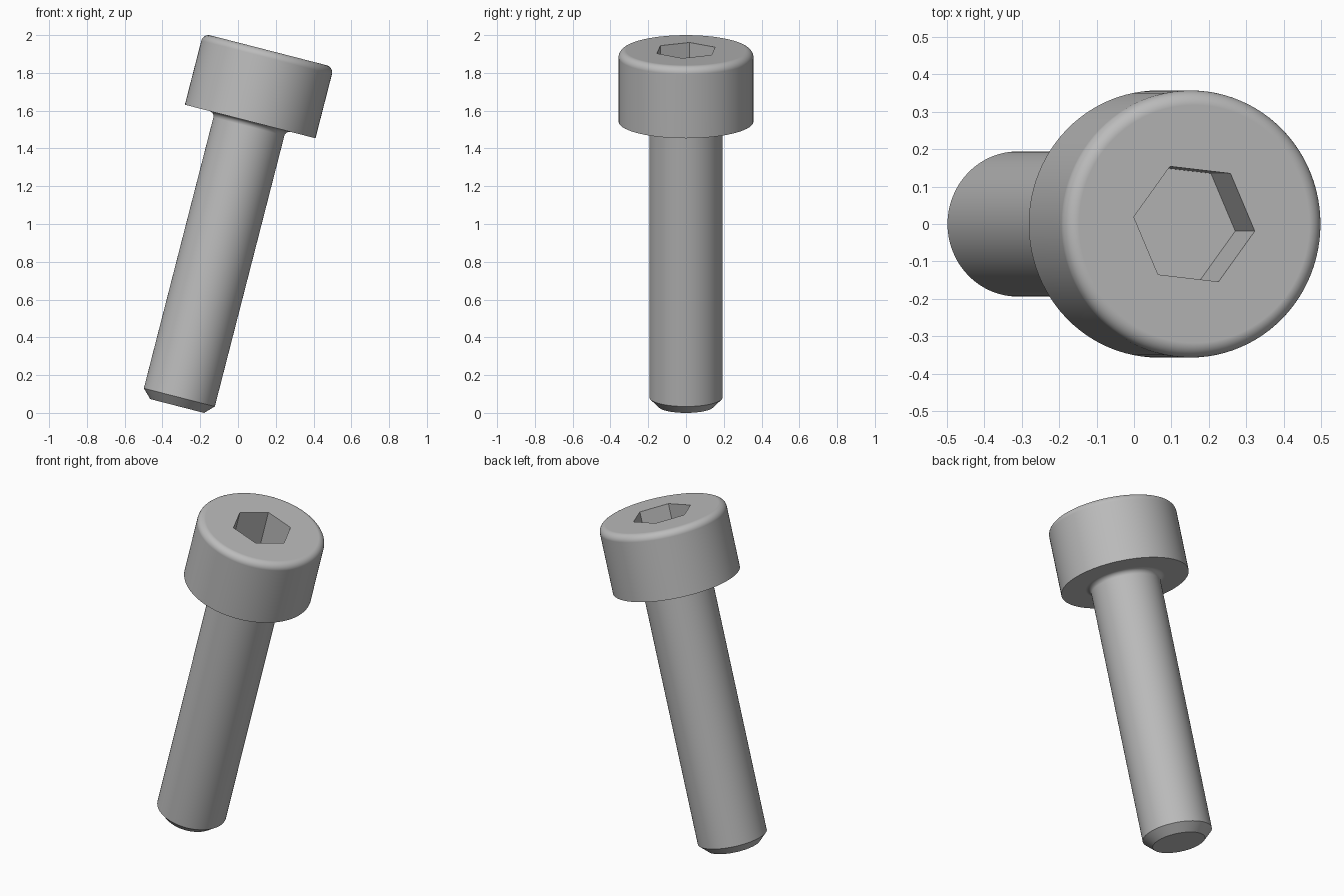
import bpy, bmesh
from math import sin, cos, radians, pi
from mathutils import Matrix

cube = bpy.data.objects.get("Cube")
if cube:
    bpy.data.objects.remove(cube, do_unlink=True)

SHAFT_R, SHAFT_LEN, CHAMFER = 0.194, 1.555, 0.047
HEAD_R, HEAD_H, ROUND, NECK = 0.357, 0.389, 0.039, 0.028
SOCKET_R, SOCKET_DEPTH, SOCKET_TURN = 0.168, 0.21, -6.5
TILT = radians(14.4)
TOP = SHAFT_LEN + HEAD_H

steel = bpy.data.materials.new("steel grey")
steel.use_nodes = True
colour = (0.5, 0.5, 0.5, 1)
steel.diffuse_color = colour
steel.node_tree.nodes["Principled BSDF"].inputs["Base Color"].default_value = colour


def arc(cx, cz, r, start, end, steps=8):
    angles = [radians(start + (end - start) * i / steps) for i in range(steps + 1)]
    return [(cx + r * cos(a), cz + r * sin(a)) for a in angles]


def add_object(name, bm):
    mesh = bpy.data.meshes.new(name)
    bmesh.ops.recalc_face_normals(bm, faces=bm.faces)
    bm.to_mesh(mesh)
    bm.free()
    mesh.materials.append(steel)
    obj = bpy.data.objects.new(name, mesh)
    bpy.context.collection.objects.link(obj)
    return obj


# Bolt body: chamfered tip, shaft, neck fillet and rounded head, turned on a lathe
profile = [(SHAFT_R - CHAMFER, 0), (SHAFT_R, CHAMFER)]
profile += arc(SHAFT_R + NECK, SHAFT_LEN - NECK, NECK, 180, 90)
profile += [(HEAD_R, SHAFT_LEN)]
profile += arc(HEAD_R - ROUND, TOP - ROUND, ROUND, 0, 90)

bm = bmesh.new()
verts = [bm.verts.new((r, 0, z)) for r, z in profile]
edges = [bm.edges.new(pair) for pair in zip(verts, verts[1:])]
bmesh.ops.spin(bm, geom=verts + edges, cent=(0, 0, 0), axis=(0, 0, 1),
               angle=2 * pi, steps=96, use_merge=True)
bmesh.ops.remove_doubles(bm, verts=bm.verts, dist=1e-5)
bmesh.ops.holes_fill(bm, edges=[e for e in bm.edges if e.is_boundary], sides=0)
bolt = add_object("socket_head_bolt", bm)

# Hexagonal socket cut into the head
bm = bmesh.new()
place = Matrix.Translation((0, 0, TOP)) @ Matrix.Rotation(radians(SOCKET_TURN), 4, "Z")
bmesh.ops.create_cone(bm, cap_ends=True, segments=6, radius1=SOCKET_R,
                      radius2=SOCKET_R, depth=2 * SOCKET_DEPTH, matrix=place)
# Put a corner of the hexagon on the turned x axis
corner = min((v.co for v in bm.verts), key=lambda c: abs((place.inverted() @ c).y))
if abs((place.inverted() @ corner).y) > 0.01:
    bmesh.ops.rotate(bm, verts=bm.verts, cent=(0, 0, 0),
                     matrix=Matrix.Rotation(radians(30), 3, "Z"))
cutter = add_object("socket_cutter", bm)
cutter.hide_render = True

cut = bolt.modifiers.new("socket", "BOOLEAN")
cut.operation = "DIFFERENCE"
cut.solver = "EXACT"
cut.object = cutter
bpy.ops.object.select_all(action="DESELECT")
bpy.context.view_layer.objects.active = bolt
bolt.select_set(True)
bpy.ops.object.modifier_apply(modifier=cut.name)
bpy.data.objects.remove(cutter, do_unlink=True)

# Smooth the round surfaces, keeping crisp edges and a flat top
bpy.ops.object.shade_smooth_by_angle(angle=radians(30))
weighted = bolt.modifiers.new("flat_caps", "WEIGHTED_NORMAL")
weighted.keep_sharp = True

# Lean the bolt, then centre it and rest it on the ground
bolt.data.transform(Matrix.Rotation(TILT, 4, "Y"))
xs = [v.co.x for v in bolt.data.vertices]
zs = [v.co.z for v in bolt.data.vertices]
bolt.data.transform(Matrix.Translation((-(min(xs) + max(xs)) / 2, 0, -min(zs))))
